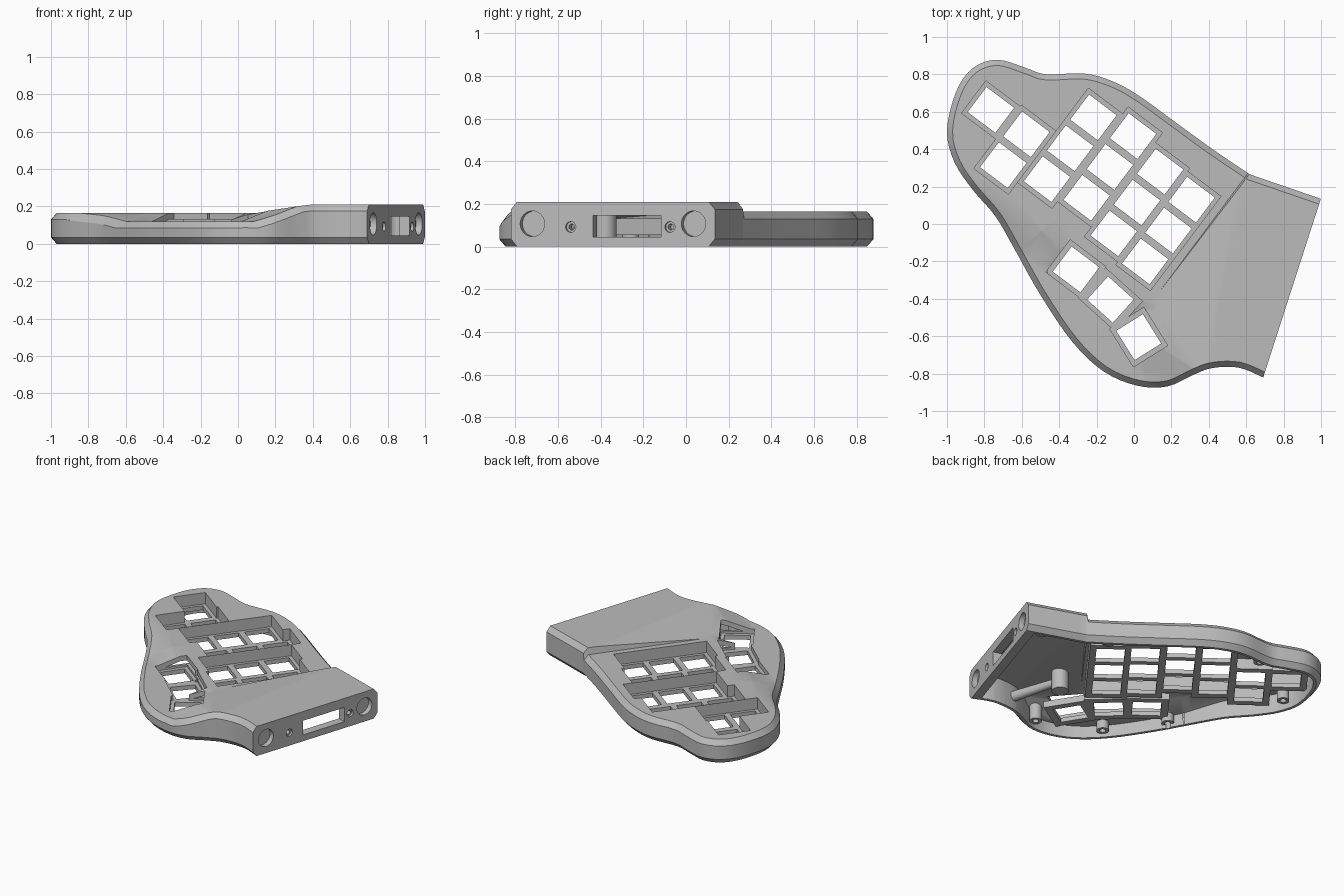
import bpy, bmesh
from math import radians, cos, sin
from itertools import combinations
from mathutils import Vector, Matrix

old = bpy.data.objects.get("Cube")
if old:
    bpy.data.objects.remove(old)

grey = bpy.data.materials.new("matte_grey")
grey.use_nodes = True
colour = (0.5, 0.5, 0.5, 1)
grey.diffuse_color = colour
grey.node_tree.nodes["Principled BSDF"].inputs["Base Color"].default_value = colour

# Plan outline of the case, running from the back notch round to the end face
RIM = [(.62, .265), (.42, .4), (.2, .56), (.02, .69), (-.12, .765), (-.27, .805), (-.47, .8),
       (-.58, .835), (-.73, .878), (-.86, .835), (-.95, .71), (-1, .5), (-.96, .33),
       (-.86, .18), (-.74, .04), (-.63, -.15), (-.5, -.38), (-.33, -.63), (-.16, -.79),
       (.02, -.865), (.18, -.868), (.32, -.805), (.42, -.77), (.56, -.768), (.69, -.82)]
END_NORMAL = Vector((.952, -.307, 0))
END_DIST = .909
DECK, DIP, TOWER, EDGE = .165, .12, .21, .035

# Sloping surfaces of the top, as z = a*x + b*y + c
LEVELS = [(0, 0, DIP), (0, 0, DECK), (0, 0, TOWER)]
THUMB_SLOPE = (.171, .246, .258)
RAMP = (.137, -.025, .138)
STEP = (4.01, -2.99, -1.465)
FRONT_RISE = (.284, .203, .267)
SURFACES = LEVELS + [THUMB_SLOPE, RAMP, STEP, FRONT_RISE]


def top_height(p):
    def at(s):
        return s[0] * p.x + s[1] * p.y + s[2]
    low = min(DECK, max(DIP, at(THUMB_SLOPE)))
    high = min(TOWER, at(RAMP), at(STEP), at(FRONT_RISE))
    return max(low, high)


def smooth_path(points, steps=4):
    pts = [Vector(p) for p in points]
    out = []
    for i in range(len(pts) - 1):
        a, b, c, d = (pts[max(0, min(len(pts) - 1, i + k))] for k in (-1, 0, 1, 2))
        for s in range(steps):
            t = s / steps
            out.append(.5 * (2 * b + (c - a) * t + (2 * a - 5 * b + 4 * c - d) * t ** 2
                             + (3 * b - a - 3 * c + d) * t ** 3))
    return out + [pts[-1]]


def inset(pts, amount):
    out = []
    for i, p in enumerate(pts):
        d1 = (p - pts[i - 1]).normalized()
        d2 = (pts[(i + 1) % len(pts)] - p).normalized()
        n1, n2 = Vector((-d1.y, d1.x)), Vector((-d2.y, d2.x))
        n = (n1 + n2).normalized()
        out.append(p + n * amount / max(.4, n.dot(n1)))
    return out


def finish(bm, name):
    bmesh.ops.recalc_face_normals(bm, faces=bm.faces[:])
    mesh = bpy.data.meshes.new(name)
    bm.to_mesh(mesh)
    bm.free()
    mesh.materials.append(grey)
    ob = bpy.data.objects.new(name, mesh)
    bpy.context.collection.objects.link(ob)
    return ob


# Stack of inset outlines, cut flat at the end face and shaped on top
def shell_solid(name, rings, end_dist):
    path = smooth_path(RIM) + [Vector((.8, -.88)), Vector((1.1, .1))]
    bm = bmesh.new()
    loops = [[bm.verts.new((*p, z)) for p in inset(path, amount)] for amount, z in rings]
    n = len(path)
    for lower, upper in zip(loops, loops[1:]):
        for i in range(n):
            j = (i + 1) % n
            bm.faces.new((lower[i], lower[j], upper[j], upper[i]))
    bm.faces.new(loops[0][::-1])
    bm.faces.new(loops[-1])
    bmesh.ops.triangulate(bm, faces=bm.faces[:])
    bmesh.ops.bisect_plane(bm, geom=bm.verts[:] + bm.edges[:] + bm.faces[:],
                           plane_co=END_NORMAL * end_dist, plane_no=END_NORMAL, clear_outer=True)
    bmesh.ops.holes_fill(bm, edges=[e for e in bm.edges if e.is_boundary], sides=0)
    bmesh.ops.triangulate(bm, faces=bm.faces[:])
    # Crease the mesh wherever two top surfaces meet
    for s, t in combinations(SURFACES, 2):
        a, b, c = (s[k] - t[k] for k in range(3))
        if a or b:
            no = Vector((a, b, 0))
            bmesh.ops.bisect_plane(bm, geom=bm.verts[:] + bm.edges[:] + bm.faces[:], dist=1e-5,
                                   plane_co=no * (-c / no.length_squared), plane_no=no)
    bmesh.ops.triangulate(bm, faces=bm.faces[:])
    for v in bm.verts:
        if v.co.z > .1:
            v.co.z += top_height(v.co) - DECK
    return finish(bm, name)


def box(x, y, angle, width, length, low, high):
    bm = bmesh.new()
    m = (Matrix.Translation((x, y, (low + high) / 2)) @ Matrix.Rotation(radians(angle), 4, 'Z')
         @ Matrix.Diagonal((width, length, high - low, 1)))
    bmesh.ops.create_cube(bm, size=1, matrix=m)
    return finish(bm, "tool_box")


def rod(start, end, radius, tip=None):
    start, end = Vector(start), Vector(end)
    axis = end - start
    bm = bmesh.new()
    m = Matrix.Translation((start + end) / 2) @ axis.to_track_quat('Z', 'Y').to_matrix().to_4x4()
    bmesh.ops.create_cone(bm, cap_ends=True, segments=32, radius1=radius,
                          radius2=tip or radius, depth=axis.length, matrix=m)
    return finish(bm, "tool_rod")


def combine(target, tool, operation):
    mod = target.modifiers.new("combine", 'BOOLEAN')
    mod.operation, mod.solver, mod.object = operation, 'EXACT', tool
    bpy.context.view_layer.objects.active = target
    bpy.ops.object.modifier_apply(modifier=mod.name)
    bpy.data.objects.remove(tool)


case = shell_solid("keyboard_case", [(.03, 0), (0, EDGE), (0, DECK - EDGE), (.03, DECK)], END_DIST)
hollow = shell_solid("case_hollow", [(.05, -.05), (.05, DECK - EDGE)], END_DIST - .06)
combine(case, hollow, 'DIFFERENCE')

# Key columns: centre of the back key and number of keys; thumb keys: centre and turn
TILT = -36.9
ROW = Vector((-.124, -.165))
COLUMNS = [(-.765, .61, 1), (-.575, .48, 2), (-.217, .57, 3),
           (-.005, .47, 3), (.14, .28, 3), (.308, .13, 3)]
THUMBS = [(-.31, -.243, TILT), (-.126, -.404, -42), (.025, -.605, -58)]
KEY_W, KEY_L, PITCH = .23, .216, .207
FLOOR, UNDER = .085, .055

wells, keys = [], []
for x, y, count in COLUMNS:
    back = Vector((x, y))
    mid = back + ROW * (count - 1) / 2
    wells.append((mid.x, mid.y, TILT, KEY_W, KEY_L + PITCH * (count - 1), .145))
    keys += [(*(back + ROW * k), TILT) for k in range(count)]
for i, (x, y, turn) in enumerate(THUMBS):
    wells.append((x, y, turn, .265 if i == 1 else KEY_W + .01, KEY_L, .1))
    keys.append((x, y, turn))

# Well walls, recesses and switch openings
for x, y, turn, w, l, top in wells:
    combine(case, box(x, y, turn, w + .04, l + .04, UNDER, top), 'UNION')
for x, y, turn, w, l, top in wells:
    combine(case, box(x, y, turn, w, l, FLOOR, .4), 'DIFFERENCE')
for x, y, turn in keys:
    combine(case, box(x, y, turn, .185, .168, -.1, .3), 'DIFFERENCE')

# Inner support post with its brace, and screw posts round the rim
combine(case, rod((.3, -.38, .02), (.3, -.38, .18), .055), 'UNION')
combine(case, rod((.3, -.4, .1), (.4, -.74, .1), .025, .035), 'UNION')
for x, y in [(-.5, -.26), (-.24, -.6), (.17, -.78), (-.88, .44), (-.45, .72), (.45, .28), (.86, .1)]:
    top = top_height(Vector((x, y))) - .02
    combine(case, rod((x, y, .025), (x, y, top), .04), 'UNION')
    combine(case, rod((x, y, -.02), (x, y, .07), .02), 'DIFFERENCE')


# Sockets, screw holes and connector slot in the end face
def end_point(y, z, depth):
    return Vector(((END_DIST - END_NORMAL.y * y) / END_NORMAL.x, y, z)) - END_NORMAL * depth


for y in (-.72, .035):
    combine(case, rod(end_point(y, .107, -.05), end_point(y, .107, .035), .06), 'DIFFERENCE')
for y in (-.54, -.075):
    combine(case, rod(end_point(y, .092, -.05), end_point(y, .092, .015), .025), 'DIFFERENCE')
    combine(case, rod(end_point(y, .092, -.05), end_point(y, .092, .12), .014), 'DIFFERENCE')
slot = end_point(-.277, 0, .03)
combine(case, box(slot.x, slot.y, -17.9, .16, .335, .045, .145), 'DIFFERENCE')

bpy.ops.object.select_all(action='DESELECT')
case.select_set(True)
bpy.context.view_layer.objects.active = case
bpy.ops.object.shade_smooth_by_angle(angle=radians(25))
